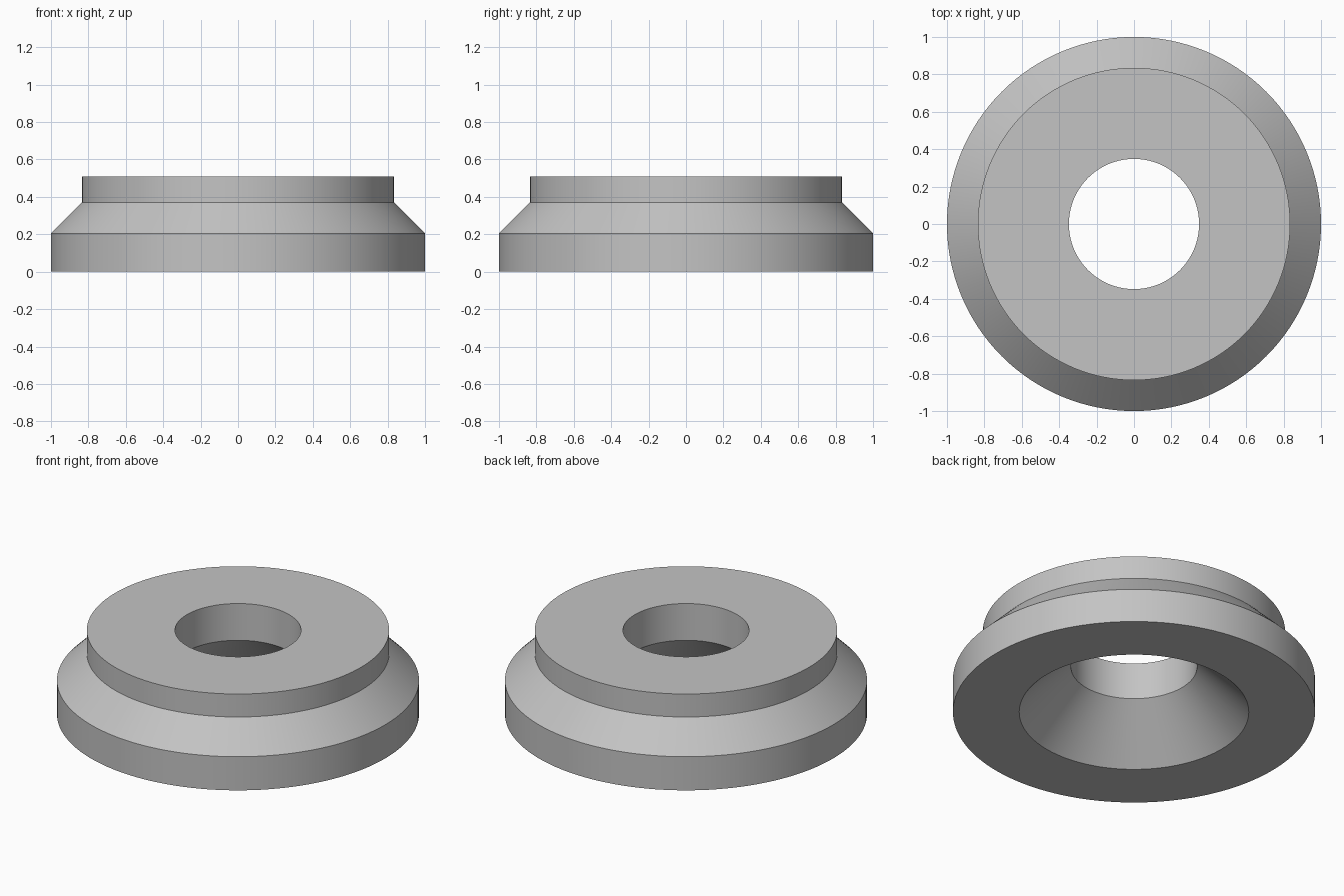
import bpy
import bmesh
from math import tau, radians
from mathutils import Matrix

cube = bpy.data.objects.get("Cube")
if cube:
    bpy.data.objects.remove(cube, do_unlink=True)

SEGMENTS = 128

# Single plain grey material
grey = bpy.data.materials.new("plain grey")
grey.use_nodes = True
colour = (0.55, 0.55, 0.55, 1)
grey.diffuse_color = colour
grey.node_tree.nodes["Principled BSDF"].inputs["Base Color"].default_value = colour

# Closed cross-section (radius, height): base, flank, collar, bore, countersink
profile = [(0.634, 0), (1, 0), (1, 0.205), (0.835, 0.37),
           (0.835, 0.51), (0.348, 0.51), (0.348, 0.286)]


def revolve(name, section, material):
    """Spin a closed section about the z axis into a solid ring."""
    bm = bmesh.new()
    rings = []
    for i in range(SEGMENTS):
        turn = Matrix.Rotation(tau * i / SEGMENTS, 3, "Z")
        rings.append([bm.verts.new(turn @ Matrix.Identity(3).col[0] * r
                                   + Matrix.Identity(3).col[2] * z)
                      for r, z in section])
    for i, ring in enumerate(rings):
        following = rings[(i + 1) % SEGMENTS]
        for j in range(len(section)):
            k = (j + 1) % len(section)
            bm.faces.new((ring[j], following[j], following[k], ring[k]))
    bmesh.ops.recalc_face_normals(bm, faces=bm.faces)
    mesh = bpy.data.meshes.new(name)
    bm.to_mesh(mesh)
    bm.free()
    mesh.materials.append(material)
    obj = bpy.data.objects.new(name, mesh)
    bpy.context.collection.objects.link(obj)
    return obj


# Stepped ring with a countersunk bore
ring = revolve("stepped_ring", profile, grey)
bpy.ops.object.select_all(action="DESELECT")
ring.select_set(True)
bpy.context.view_layer.objects.active = ring
bpy.ops.object.shade_smooth_by_angle(angle=radians(30))
